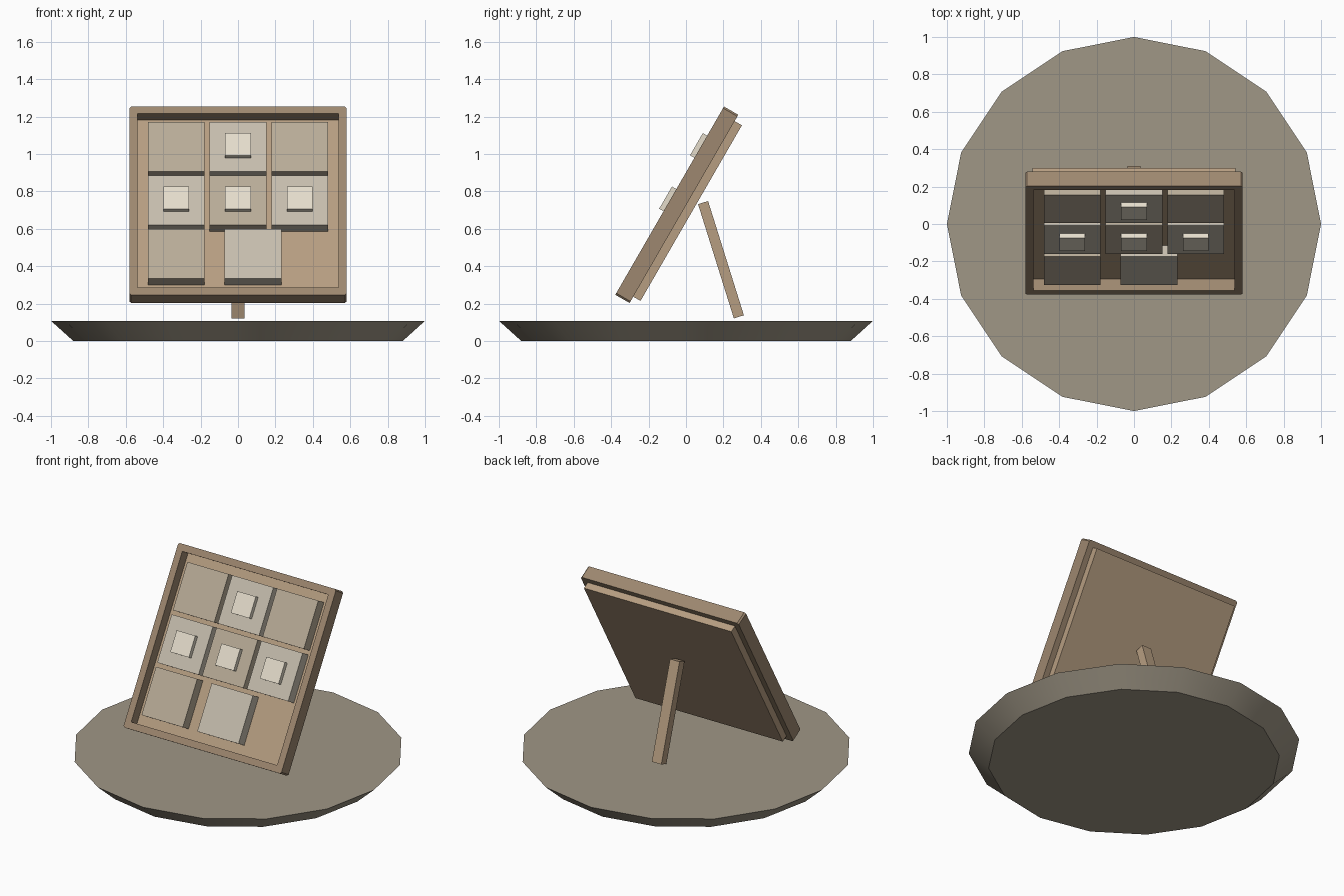
import bpy, bmesh, math
from mathutils import Matrix

if "Cube" in bpy.data.objects:
    bpy.data.objects.remove(bpy.data.objects["Cube"])

TILT = Matrix.Rotation(math.radians(60), 4, 'X')   # board leans back 30 degrees
CV = 0.6065                                        # board centre along its slope


def material(name, rgb):
    m = bpy.data.materials.new(name)
    m.diffuse_color = (*rgb, 1)
    m.use_nodes = True
    m.node_tree.nodes["Principled BSDF"].inputs["Base Color"].default_value = m.diffuse_color
    return m


FRAME = material("dark_wood", (0.34, 0.245, 0.16))
PANEL = material("light_wood", (0.47, 0.34, 0.22))
TAN = material("tan_tile", (0.48, 0.41, 0.31))
PALE = material("pale_tile", (0.56, 0.51, 0.42))
IVORY = material("ivory", (0.78, 0.72, 0.60))
STONE = material("stone", (0.35, 0.31, 0.24))


def finish(name, bm, mat, matrix=Matrix()):
    bmesh.ops.recalc_face_normals(bm, faces=bm.faces)
    me = bpy.data.meshes.new(name)
    bm.to_mesh(me)
    bm.free()
    me.transform(matrix)
    me.materials.append(mat)
    ob = bpy.data.objects.new(name, me)
    bpy.context.collection.objects.link(ob)
    return ob


def box(name, centre, size, mat, matrix=Matrix()):
    bm = bmesh.new()
    bmesh.ops.create_cube(bm, size=1, matrix=Matrix.Translation(centre) @ Matrix.Diagonal((*size, 1)))
    return finish(name, bm, mat, matrix)


def slab(name, u, v, n0, n1, w, mat):
    """Square slab on the tilted board, from depth n0 to n1."""
    return box(name, (u, v, (n0 + n1) / 2), (w, w, n1 - n0), mat, TILT)


# Round base, 16 sides, flaring upward
bm = bmesh.new()
bmesh.ops.create_cone(bm, cap_ends=True, segments=16, radius1=0.88, radius2=1.0, depth=0.108,
                      matrix=Matrix.Translation((0, 0, 0.054)))
base = finish("base", bm, STONE)
bpy.context.view_layer.objects.active = base
base.select_set(True)
bpy.ops.object.shade_smooth_by_angle(angle=math.radians(30))

# Square frame with clipped outer corners
h, c, i = 0.581, 0.01, 0.537
outer = [(h, h - c), (h - c, h), (-h + c, h), (-h, h - c),
         (-h, -h + c), (-h + c, -h), (h - c, -h), (h, -h + c)]
inner = [(i, i), (i, i), (-i, i), (-i, i), (-i, -i), (-i, -i), (i, -i), (i, -i)]
bm = bmesh.new()
rings = [[bm.verts.new((x, y + CV, z)) for x, y in pts]
         for pts, z in ((outer, 0.363), (outer, 0.451), (inner, 0.451), (inner, 0.363))]
for a in range(4):
    for k in range(8):
        r, s, m = rings[a], rings[(a + 1) % 4], (k + 1) % 8
        bm.faces.new((r[k], r[m], s[m], s[k]))
bmesh.ops.remove_doubles(bm, verts=bm.verts, dist=1e-4)
finish("frame", bm, FRAME, TILT)

# Backing panel
slab("back_panel", 0, CV, 0.318, 0.381, 1.084, PANEL)

# Sliding tiles: one slot empty, bottom middle tile pushed aside
for row in range(3):
    for col in range(3):
        if (row, col) == (2, 2):
            continue
        u = 0.08 if (row, col) == (2, 1) else (col - 1) * 0.33
        v = CV + 0.003 + (1 - row) * 0.33
        slab(f"tile_{row}_{col}", u, v, 0.3805, 0.450, 0.304,
             PALE if (row + col) % 2 else TAN)
        # Raised squares
        if row == 1 or (row, col) == (0, 1):
            slab(f"raised_square_{row}_{col}", u, v, 0.449, 0.478, 0.137, IVORY)

# Rear prop leg
box("prop_leg", (0, 0, 0), (0.07, 0.056, 0.64), PANEL,
    Matrix.Translation((0, 0.187, 0.435)) @ Matrix.Rotation(math.radians(17.4), 4, 'X'))
